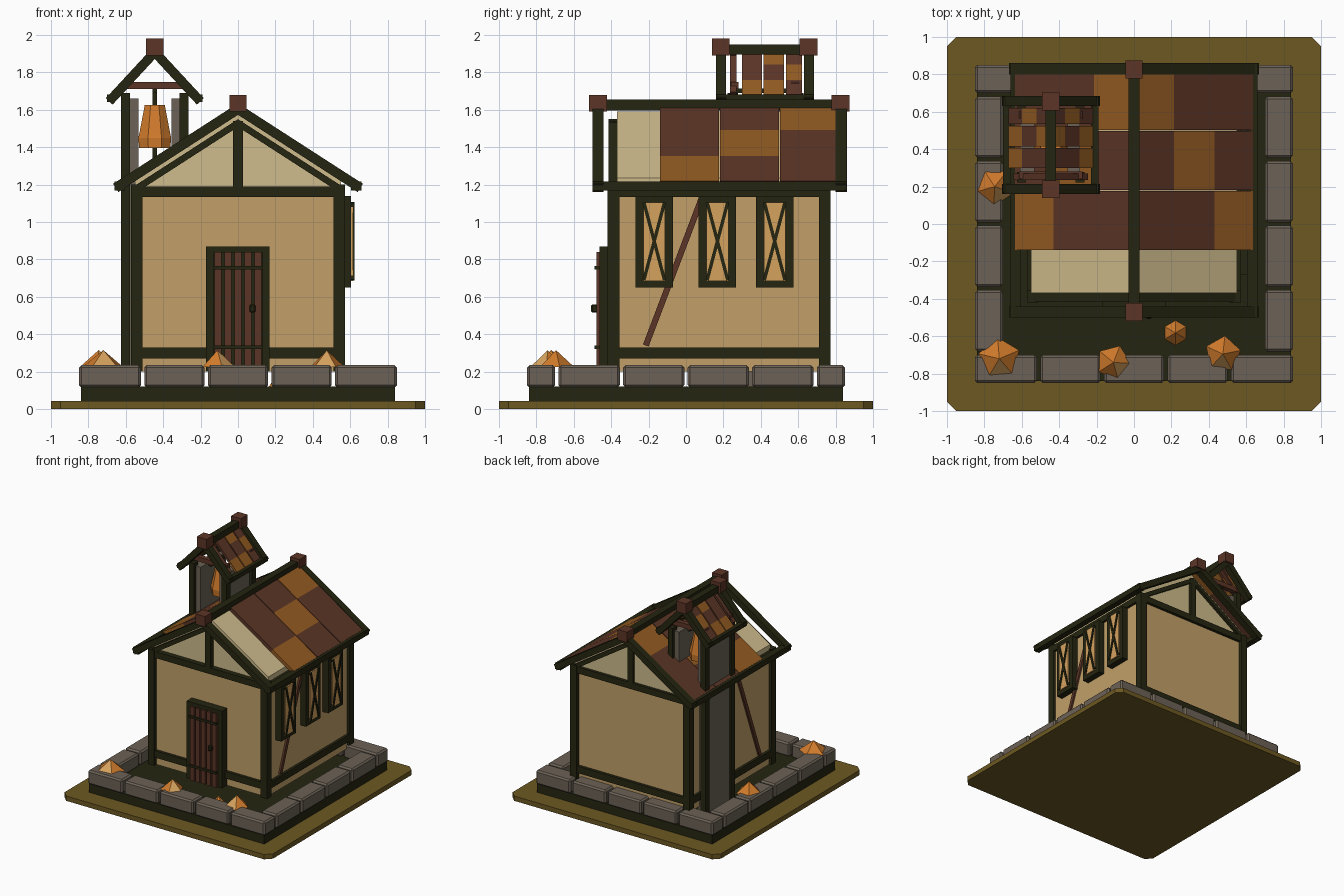
import bpy, bmesh, math
from mathutils import Vector

if "Cube" in bpy.data.objects:
    bpy.data.objects.remove(bpy.data.objects["Cube"])


def mat(name, hexcode):
    def lin(c):
        return c / 12.92 if c <= 0.04045 else ((c + 0.055) / 1.055) ** 2.4
    m = bpy.data.materials.new(name)
    m.diffuse_color = [lin(int(hexcode[i:i + 2], 16) / 255) for i in (0, 2, 4)] + [1]
    m.use_nodes = True
    m.node_tree.nodes["Principled BSDF"].inputs["Base Color"].default_value = m.diffuse_color
    return m


OLIVE = mat("olive ground", "6C5822")
DARK = mat("dark timber", "252511")
STONE = mat("grey stone", "6C6256")
TAN = mat("tan plaster", "C2A069")
CREAM = mat("cream plaster", "CFBC8C")
AMBER = mat("amber glass", "D6A25E")
BROWN = mat("red brown wood", "5C3526")
RUST = mat("rust orange tile", "935B22")
ORANGE = mat("bright orange", "D27C2C")


def finish(name, bm, *mats):
    bmesh.ops.recalc_face_normals(bm, faces=bm.faces)
    me = bpy.data.meshes.new(name)
    bm.to_mesh(me)
    bm.free()
    for m in mats:
        me.materials.append(m)
    ob = bpy.data.objects.new(name, me)
    bpy.context.collection.objects.link(ob)
    return ob


def box(name, m, x0, x1, y0, y1, z0, z1, bevel=0):
    bm = bmesh.new()
    bmesh.ops.create_cube(bm, size=1)
    for v in bm.verts:
        v.co = ((x0 + x1) / 2 + v.co.x * (x1 - x0), (y0 + y1) / 2 + v.co.y * (y1 - y0),
                (z0 + z1) / 2 + v.co.z * (z1 - z0))
    if bevel:
        bmesh.ops.bevel(bm, geom=bm.edges[:], offset=bevel, segments=1, affect='EDGES')
    return finish(name, bm, m)


def prism(name, m, pts, y0, y1):
    """Extrude an xz profile along y."""
    bm = bmesh.new()
    f = bm.faces.new([bm.verts.new((x, y0, z)) for x, z in pts])
    ext = bmesh.ops.extrude_face_region(bm, geom=[f])["geom"]
    bmesh.ops.translate(bm, vec=(0, y1 - y0, 0), verts=[g for g in ext if isinstance(g, bmesh.types.BMVert)])
    return finish(name, bm, m)


def slope(name, m, cx, top, k, side, d0, d1, t, y0, y1):
    """Slab on a roof slope: top line z = top - k*d, square-cut ends, thickness t."""
    n = math.hypot(1, k)
    ox, oz = -t * k / n, -t / n
    pts = [(d0, top - k * d0), (d1, top - k * d1), (d1 + ox, top - k * d1 + oz),
           (d0 + ox, top - k * d0 + oz)]
    return prism(name, m, [(cx + side * x, z) for x, z in pts], y0, y1)


def side_bar(name, m, x0, x1, p, q, w):
    """Diagonal bar lying in the yz plane."""
    p, q = Vector(p), Vector(q)
    d = (q - p).normalized()
    o = Vector((-d.y, d.x)) * w / 2
    bm = bmesh.new()
    rings = [[bm.verts.new((x, c.x, c.y)) for c in (p + o, q + o, q - o, p - o)] for x in (x0, x1)]
    bm.faces.new(rings[0])
    bm.faces.new(rings[1])
    for i in range(4):
        j = (i + 1) % 4
        bm.faces.new((rings[0][i], rings[0][j], rings[1][j], rings[1][i]))
    return finish(name, bm, m)


# ground plate with cut corners, and dark foundation
bm = bmesh.new()
c = 0.05
ring = [(s * a, t * b) for s, t, o in ((1, 1, 0), (-1, 1, 1), (-1, -1, 0), (1, -1, 1))
        for a, b in (((1, 1 - c), (1 - c, 1)) if not o else ((1 - c, 1), (1, 1 - c)))]
f = bm.faces.new([bm.verts.new((x, y, 0)) for x, y in ring])
ext = bmesh.ops.extrude_face_region(bm, geom=[f])["geom"]
bmesh.ops.translate(bm, vec=(0, 0, 0.042), verts=[g for g in ext if isinstance(g, bmesh.types.BMVert)])
finish("ground_plate", bm, OLIVE)
box("foundation", DARK, -0.84, 0.84, -0.84, 0.84, 0.04, 0.12)

# ring of kerb stones
g = 0.009
for i in range(5):
    a, b = -0.85 + 0.34 * i, -0.51 + 0.34 * i
    for s in (-1, 1):
        y0, y1 = sorted((s * 0.85, s * 0.70))
        box("kerb_stone", STONE, a + (g if i else 0), b - (g if i < 4 else 0), y0, y1, 0.115, 0.235, 0.013)
for i in range(4):
    a = -0.69 + 0.345 * i
    for s in (-1, 1):
        x0, x1 = sorted((s * 0.85, s * 0.70))
        box("kerb_stone", STONE, x0, x1, a + g, a + 0.345 - g, 0.115, 0.235, 0.013)

# house walls and attic
F, B = -0.37, 0.74
box("house_walls", TAN, -0.55, 0.55, F - 0.02, B, 0.2, 1.17)
prism("attic", CREAM, [(-0.55, 1.17), (0.55, 1.17), (0.55, 1.235), (0, 1.59), (-0.55, 1.235)], F, B)

# timber frame
for x0, x1 in ((-0.572, -0.51), (0.51, 0.572)):
    for y0, y1 in ((-0.42, -0.355), (0.71, 0.772)):
        box("corner_post", DARK, x0, x1, y0, y1, 0.2, 1.2)
    for z0, z1 in ((0.27, 0.33), (1.135, 1.19)):
        box("side_rail", DARK, x0, x1, -0.4, 0.75, z0, z1)
for y0, y1 in ((-0.415, -0.36), (0.71, 0.765)):
    for z0, z1 in ((0.27, 0.33), (1.135, 1.19)):
        box("gable_rail", DARK, -0.53, 0.53, y0, y1, z0, z1)
    box("gable_post", DARK, -0.026, 0.026, y0, y1, 1.18, 1.54)
    for s in (-1, 1):
        slope("gable_rafter", DARK, 0, 1.55, 0.645, s, 0, 0.56, 0.035, y0, y1)
for s in (-1, 1):
    x0, x1 = sorted((s * 0.55, s * 0.565))
    side_bar("wall_brace", BROWN, x0, x1, (-0.215, 0.34), (0.085, 1.13), 0.032)

# house roof: tiles by row, ridge to eave
rows = [(-0.14, 0.177, (BROWN, BROWN, RUST)), (0.183, 0.497, (BROWN, RUST, BROWN)),
        (0.503, 0.80, (RUST, BROWN, BROWN))]
cuts = (0.0, 0.215, 0.43, 0.635)
for s in (-1, 1):
    for y0, y1, cols in rows:
        for i in range(3):
            slope("roof_tile", cols[i], 0, 1.63, 0.645, s, cuts[i], cuts[i + 1], 0.03, y0, y1)
    for y0, y1 in ((-0.5, -0.44), (0.8, 0.86)):
        slope("barge_board", DARK, 0, 1.635, 0.645, s, 0, 0.668, 0.052, y0, y1)
    x0, x1 = sorted((s * 0.605, s * 0.66))
    box("eave_beam", DARK, x0, x1, -0.5, 0.855, 1.168, 1.218)
box("ridge_beam", DARK, -0.03, 0.03, -0.48, 0.84, 1.595, 1.655)
for y in (-0.47, 0.825):
    box("ridge_cap", BROWN, -0.046, 0.046, y - 0.048, y + 0.048, 1.59, 1.68)

# door
box("door_back", DARK, -0.14, 0.14, -0.45, -0.38, 0.2, 0.85)
for x0, x1 in ((-0.17, -0.132), (0.13, 0.168)):
    box("door_jamb", DARK, x0, x1, -0.462, -0.38, 0.2, 0.87)
box("door_lintel", DARK, -0.17, 0.168, -0.462, -0.38, 0.835, 0.87)
for i in range(5):
    x = -0.106 + i * 0.053
    box("door_plank", BROWN, x - 0.019, x + 0.019, -0.478, -0.44, 0.2, 0.84)
for z in (0.33, 0.755):
    box("door_strap", DARK, -0.13, 0.13, -0.49, -0.44, z - 0.01, z + 0.01)
box("door_handle", DARK, 0.062, 0.094, -0.508, -0.47, 0.515, 0.56, 0.008)

# right side windows
for y in (-0.17, 0.168, 0.474):
    for e in (-1, 1):
        y0, y1 = sorted((y + e * 0.1, y + e * 0.058))
        box("window_jamb", DARK, 0.55, 0.605, y0, y1, 0.65, 1.14)
        side_bar("window_cross", DARK, 0.55, 0.624, (y - e * 0.055, 0.69), (y + e * 0.055, 1.105), 0.018)
    for z0, z1 in ((0.65, 0.685), (1.105, 1.14)):
        box("window_rail", DARK, 0.55, 0.605, y - 0.1, y + 0.1, z0, z1)
    box("window_pane", AMBER, 0.55, 0.616, y - 0.058, y + 0.058, 0.685, 1.105)

# bell tower
T = -0.445
for s, z0 in ((-1, 0.11), (1, 1.2)):
    x0, x1 = sorted((T + s * 0.155, T + s * 0.09))
    if s < 0:
        x0, x1 = T - 0.165, T - 0.088
    box("tower_stone_wall", STONE, x0, x1, 0.25, 0.6, z0, 1.66)
    x0, x1 = sorted((T + s * 0.18, T + s * 0.133))
    for y in (0.25, 0.6):
        box("tower_post", DARK, x0, x1, y - 0.028, y + 0.028, z0, 1.69)
    x0, x1 = sorted((T + s * 0.215, T + s * 0.255))
    box("tower_eave_beam", DARK, x0, x1, 0.165, 0.68, 1.642, 1.682)
    for y0, y1 in ((0.16, 0.215), (0.63, 0.685)):
        slope("tower_barge_board", DARK, T, 1.945, 1.08, s, 0, 0.262, 0.05, y0, y1)
    for y in (0.252, 0.582):
        slope("tower_rafter", BROWN, T, 1.91, 1.08, s, 0, 0.2, 0.025, y - 0.017, y + 0.017)
    tower_rows = [(0.3, 0.405, (BROWN, BROWN, RUST)), (0.415, 0.525, (RUST, BROWN, RUST)),
                  (0.535, 0.62, (BROWN, RUST, BROWN))]
    for y0, y1, cols in tower_rows:
        for i in range(3):
            slope("tower_tile", cols[i], T, 1.925, 1.08, s, i * 0.077, i * 0.077 + 0.077, 0.02, y0, y1)
for y in (0.26, 0.585):
    box("tower_tie_bar", BROWN, T - 0.17, T + 0.17, y - 0.02, y + 0.02, 1.71, 1.75)
box("tower_ridge_beam", DARK, T - 0.028, T + 0.028, 0.17, 0.67, 1.895, 1.95)
for y in (0.185, 0.655):
    box("tower_ridge_cap", BROWN, T - 0.047, T + 0.047, y - 0.047, y + 0.047, 1.89, 1.98)

# bell: turned eight-sided profile, with a hanging rod
bm = bmesh.new()
prof = [(0.09, 1.395), (0.095, 1.45), (0.088, 1.48), (0.058, 1.625)]
rings = [[bm.verts.new((T + r * math.cos(math.pi * (i + 0.5) / 4), 0.425 + r * math.sin(math.pi * (i + 0.5) / 4), z))
          for i in range(8)] for r, z in prof]
for a, b in zip(rings, rings[1:]):
    for i in range(8):
        bm.faces.new((a[i], a[(i + 1) % 8], b[(i + 1) % 8], b[i]))
bm.faces.new(rings[0])
bm.faces.new(rings[-1])
finish("bell", bm, ORANGE)
box("bell_rod", DARK, T - 0.011, T + 0.011, 0.414, 0.436, 1.32, 1.71)
box("bell_hanger", DARK, T - 0.011, T + 0.011, 0.25, 0.6, 1.69, 1.715)

# faceted leaf heaps on the stones
for x, y, r, z0, z1, n, a in ((-0.72, -0.72, 0.115, 0.225, 0.315, 5, 0.4), (-0.11, -0.74, 0.095, 0.225, 0.315, 5, 1.2),
                              (0.475, -0.695, 0.098, 0.225, 0.315, 5, 0.2), (-0.745, 0.2, 0.105, 0.225, 0.315, 5, 0.9),
                              (0.222, -0.582, 0.066, 0.12, 0.2, 6, math.pi / 6)):
    bm = bmesh.new()
    tip = bm.verts.new((x, y, z1))
    base = [bm.verts.new((x + r * math.cos(a + i * math.tau / n), y + r * math.sin(a + i * math.tau / n), z0))
            for i in range(n)]
    for i in range(n):
        bm.faces.new((base[i], base[(i + 1) % n], tip)).material_index = int(i == 3 and n == 5)
    bm.faces.new(base)
    finish("leaf_heap", bm, ORANGE, AMBER)
